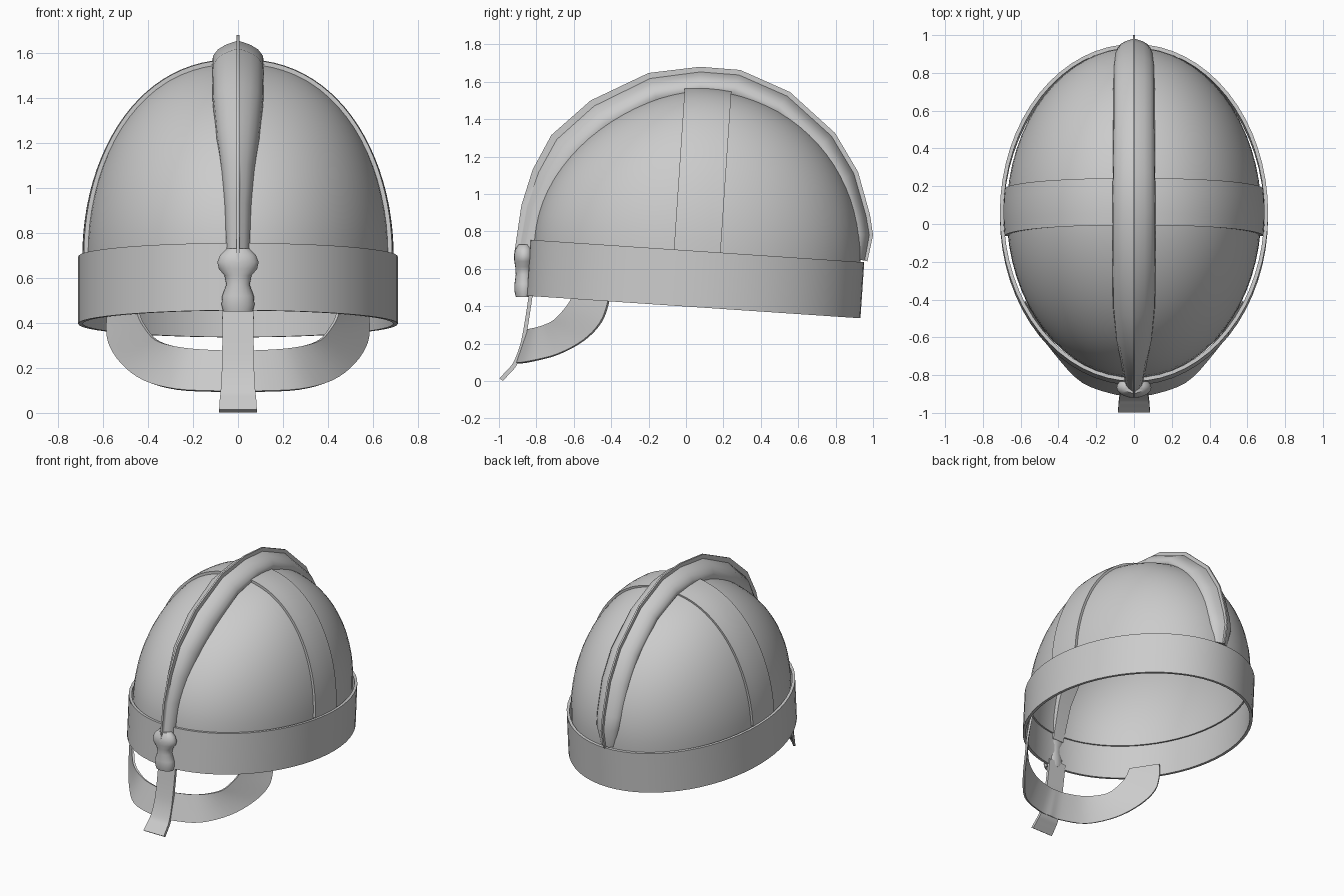
import bpy
import bmesh
from math import sin, cos, pi, sqrt, radians
from mathutils import Vector, Matrix

cube = bpy.data.objects.get("Cube")
if cube:
    bpy.data.objects.remove(cube, do_unlink=True)

grey = bpy.data.materials.new("plain_grey")
grey.use_nodes = True
colour = (0.6, 0.6, 0.6, 1)
grey.diffuse_color = colour
grey.node_tree.nodes["Principled BSDF"].inputs["Base Color"].default_value = colour

# The bowl and its band lean back slightly
TILT = Matrix.Translation((0, 0.06, 0.695)) @ Matrix.Rotation(radians(-3.85), 4, 'X')


def loft(name, rows, closed=False, caps=False, thick=0, mirror=False, matrix=None, angle=40):
    """Skin a list of equal-length point rows into a smooth object."""
    bm = bmesh.new()
    grid = [[bm.verts.new(p) for p in row] for row in rows]
    n = len(rows[0])
    for a, b in zip(grid, grid[1:]):
        for i in range(n if closed else n - 1):
            j = (i + 1) % n
            bm.faces.new((a[i], a[j], b[j], b[i]))
    if caps:
        bm.faces.new(grid[0])
        bm.faces.new(grid[-1])
    bmesh.ops.remove_doubles(bm, verts=bm.verts, dist=0.0005)
    bmesh.ops.recalc_face_normals(bm, faces=bm.faces)
    mesh = bpy.data.meshes.new(name)
    bm.to_mesh(mesh)
    bm.free()
    mesh.materials.append(grey)
    obj = bpy.data.objects.new(name, mesh)
    bpy.context.collection.objects.link(obj)
    if matrix:
        obj.matrix_world = matrix
    bpy.ops.object.select_all(action='DESELECT')
    obj.select_set(True)
    bpy.context.view_layer.objects.active = obj
    if mirror:
        obj.modifiers.new("Mirror", 'MIRROR')
    if thick:
        mod = obj.modifiers.new("Thickness", 'SOLIDIFY')
        mod.thickness = thick
        mod.offset = -1
    # Apply first, so that the new rims get sharp edges
    for mod in list(obj.modifiers):
        bpy.ops.object.modifier_apply(modifier=mod.name)
    bpy.ops.object.shade_smooth_by_angle(angle=radians(angle))
    return obj


def ellipse(rx, ry, z, count=64, cy=0):
    turns = [2 * pi * i / count for i in range(count)]
    return [(rx * cos(t), cy + ry * sin(t), z) for t in turns]


def smooth_path(points, steps=4):
    """Catmull-Rom curve through the points."""
    p = [Vector(q) for q in points]
    p = [p[0]] + p + [p[-1]]
    path = []
    for a, b, c, d in zip(p, p[1:], p[2:], p[3:]):
        for k in range(steps):
            t = k / steps
            path.append(b + 0.5 * t * ((c - a) + t * (2 * a - 5 * b + 4 * c - d
                                                      + t * (3 * (b - c) + d - a))))
    return path + [p[-1]]


# Bowl: full at the sides, flatter at the front, with a short skirt inside the band
def bowl_point(turn, rise):
    c = max(cos(rise), 0)
    side = sin(turn)
    return (0.674 * cos(turn) * c ** 0.89,
            0.875 * side * c ** (0.98 if side > 0 else 1.2),
            0.865 * sin(rise))


bowl = [[bowl_point(2 * pi * i / 64, pi / 2 * j / 20) for i in range(64)] for j in range(21)]
skirt = [(x, y, -0.06) for x, y, z in bowl[0]]
loft("bowl", [skirt] + bowl, closed=True, thick=0.012, matrix=TILT)

# Brow band: open ring with wall thickness
OUT, INN = (0.71, 0.895), (0.69, 0.875)
loft("brow_band", [ellipse(*OUT, 0), ellipse(*OUT, -0.3), ellipse(*INN, -0.3),
                   ellipse(*INN, 0), ellipse(*OUT, 0)], closed=True, matrix=TILT)

# Cross strap over the bowl from side to side
strap = []
for k in range(49):
    t = pi * k / 48
    row = []
    for i in range(5):
        y = -0.125 + 0.0625 * i
        shrink = sqrt(1 - (y / 0.88) ** 2)
        c = cos(t)
        x = 0.692 * abs(c) ** 0.89 * (1 if c > 0 else -1)
        row.append((x * shrink, y, 0.878 * sin(t) * shrink))
    strap.append(row)
loft("cross_strap", strap, thick=0.02, matrix=TILT)

# Crest: rounded ridge with a thin fin, given as y, z, half width, depth
crest_path = [
    (-0.92, 0.67, 0.05, 0.10), (-0.88, 0.94, 0.06, 0.13), (-0.82, 1.13, 0.075, 0.16),
    (-0.72, 1.315, 0.095, 0.17), (-0.51, 1.50, 0.112, 0.16), (-0.2, 1.647, 0.115, 0.14),
    (0.075, 1.68, 0.115, 0.125), (0.29, 1.663, 0.112, 0.125), (0.556, 1.545, 0.11, 0.12),
    (0.797, 1.326, 0.11, 0.115), (0.92, 1.118, 0.108, 0.11), (0.984, 0.888, 0.1, 0.10),
    (1.0, 0.78, 0.09, 0.09), (0.97, 0.64, 0.06, 0.07)]
half = [(0.2, 0.26), (0.5, 0.36), (0.78, 0.52), (0.96, 0.74), (1, 0.94), (0.88, 1.12)]
crest = []
for i, (y, z, w, d) in enumerate(crest_path):
    a = crest_path[max(i - 1, 0)]
    b = crest_path[min(i + 1, len(crest_path) - 1)]
    along = Vector((0, b[0] - a[0], b[1] - a[1])).normalized()
    inward = Vector((0, along.z, -along.y))
    right = [(0.006, 0), (0.006, 0.22 * d)] + [(u * w, v * d) for u, v in half]
    ring = right + [(-u, v) for u, v in reversed(right)]
    crest.append([Vector((u, y, z)) + inward * v for u, v in ring])
loft("crest", crest, closed=True, caps=True, angle=50)

# Finial at the front foot of the crest
finial = [(0.45, 0.065, 0.045), (0.48, 0.073, 0.052), (0.52, 0.07, 0.052), (0.57, 0.052, 0.045),
          (0.61, 0.06, 0.048), (0.64, 0.085, 0.053), (0.67, 0.092, 0.055),
          (0.70, 0.08, 0.05), (0.73, 0.05, 0.03)]
loft("finial", [ellipse(rx, ry, z, 20, -0.865) for z, rx, ry in finial],
     closed=True, caps=True, angle=50)

# Nose guard: strip that flares forward at the bottom, as half width, y, z
nose = [(0.07, -0.835, 0.5), (0.07, -0.845, 0.43), (0.07, -0.865, 0.3), (0.072, -0.888, 0.19),
        (0.077, -0.923, 0.10), (0.081, -0.955, 0.06), (0.084, -0.998, 0.014)]
back = Vector((0, 0.019, -0.013))
nose_rows = []
for right in smooth_path(nose):
    left = Vector((-right.x, right.y, right.z))
    nose_rows.append([left, right, right + back, left + back])
loft("nose_guard", nose_rows, closed=True, caps=True)

# Eye guard: curved plate from the band round to the nose, mirrored
outer = [(0.575, -0.41, 0.5), (0.585, -0.42, 0.42), (0.578, -0.46, 0.315), (0.52, -0.55, 0.22),
         (0.42, -0.69, 0.145), (0.275, -0.84, 0.107), (0.09, -0.905, 0.098), (0, -0.907, 0.097)]
inner = [(0.46, -0.59, 0.5), (0.445, -0.62, 0.43), (0.415, -0.66, 0.375), (0.37, -0.71, 0.325),
         (0.30, -0.76, 0.30), (0.2, -0.81, 0.285), (0.07, -0.845, 0.278), (0, -0.85, 0.277)]
plate = [[o, o.lerp(i, 0.5), i] for o, i in zip(smooth_path(outer), smooth_path(inner))]
loft("eye_guard", plate, thick=0.015, mirror=True)
